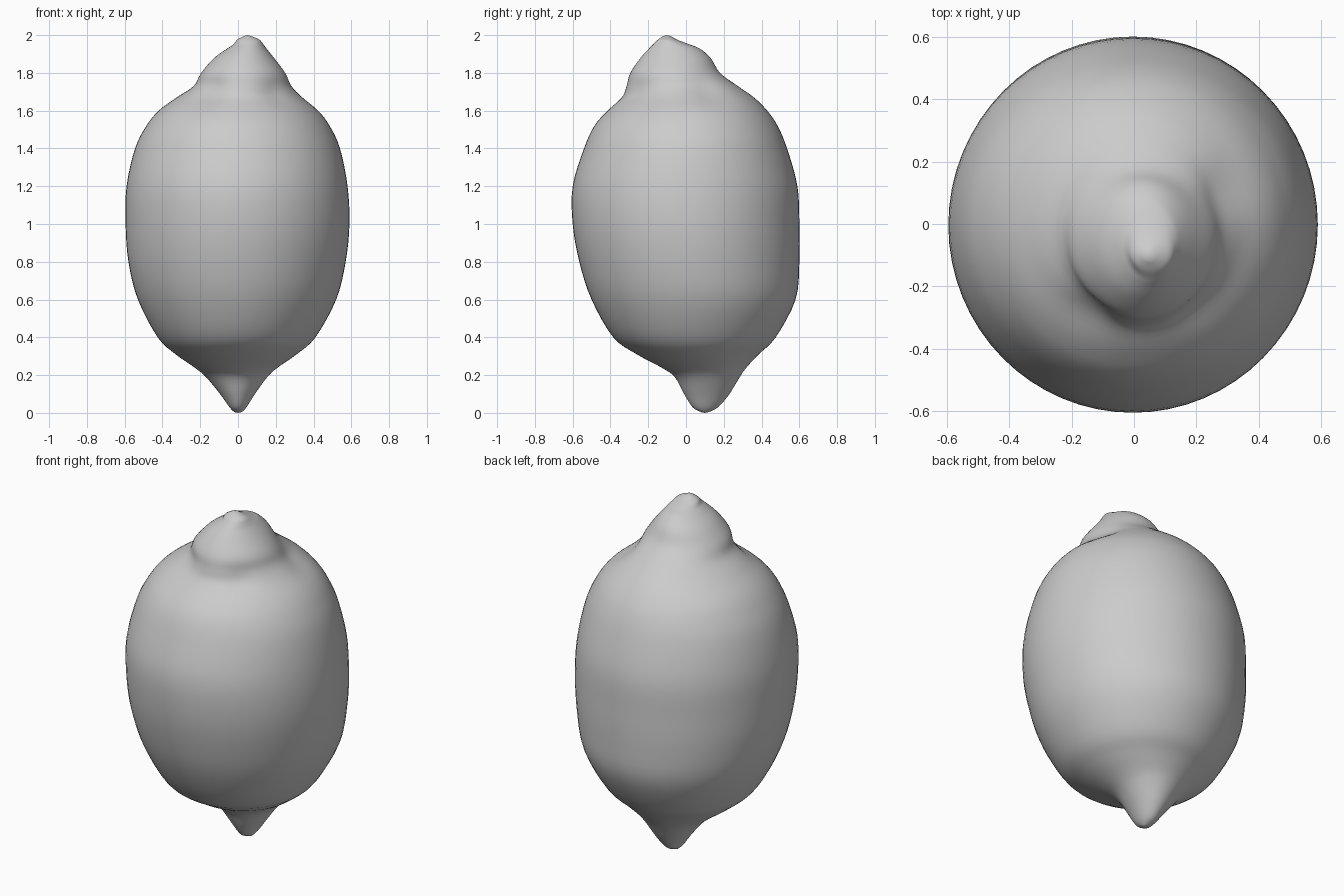
import bpy, bmesh, math
from mathutils import Vector

if "Cube" in bpy.data.objects:
    bpy.data.objects.remove(bpy.data.objects["Cube"])

SEGMENTS = 64
STEPS = 4

# Fruit cross-sections: height, left, right, front, back
SECTIONS = [
    (0.004, -0.02, 0.02, 0.08, 0.12),
    (0.03, -0.045, 0.045, 0.035, 0.17),
    (0.10, -0.095, 0.09, -0.01, 0.23),
    (0.19, -0.17, 0.155, -0.06, 0.285),
    (0.24, -0.23, 0.21, -0.13, 0.32),
    (0.31, -0.33, 0.31, -0.26, 0.385),
    (0.40, -0.425, 0.41, -0.385, 0.475),
    (0.60, -0.53, 0.52, -0.50, 0.58),
    (0.80, -0.58, 0.57, -0.565, 0.60),
    (1.00, -0.595, 0.59, -0.60, 0.60),
    (1.20, -0.59, 0.58, -0.60, 0.59),
    (1.40, -0.545, 0.54, -0.54, 0.535),
    (1.52, -0.485, 0.485, -0.485, 0.485),
    (1.60, -0.42, 0.425, -0.415, 0.43),
    (1.67, -0.325, 0.345, -0.34, 0.36),
    (1.73, -0.235, 0.285, -0.315, 0.275),
    (1.80, -0.195, 0.25, -0.295, 0.18),
    (1.88, -0.125, 0.19, -0.24, 0.13),
    (1.93, -0.055, 0.15, -0.195, 0.07),
    (1.95, -0.025, 0.135, -0.175, 0.02),
    (1.975, -0.005, 0.115, -0.15, -0.045),
    (1.995, 0.03, 0.07, -0.12, -0.08),
]

# Shallow dents in the rind: centre, radius, inward depth
DENTS = [
    (Vector((0.31, 0.12, 1.70)), 0.10, 0.025),
    (Vector((-0.16, -0.30, 1.70)), 0.09, 0.02),
    (Vector((0.20, -0.27, 1.68)), 0.08, 0.012),
]


def spline(p, q, r, s, t):
    """Catmull-Rom blend between q and r."""
    return tuple(0.5 * (2 * b + (c - a) * t + (2 * a - 5 * b + 4 * c - d) * t * t
                        + (3 * b - a - 3 * c + d) * t ** 3)
                 for a, b, c, d in zip(p, q, r, s))


def smooth_sections(rows):
    padded = [rows[0]] + rows + [rows[-1]]
    result = []
    for i in range(len(rows) - 1):
        for k in range(STEPS):
            result.append(spline(*padded[i:i + 4], k / STEPS))
    return result + [rows[-1]]


def rind_point(section, angle):
    z, left, right, front, back = section
    p = Vector(((left + right) / 2 + (right - left) / 2 * math.cos(angle),
                (front + back) / 2 + (back - front) / 2 * math.sin(angle), z))
    inward = Vector((-math.cos(angle), -math.sin(angle), 0))
    push = sum(depth * math.exp(-((p - c).length / radius) ** 2)
               for c, radius, depth in DENTS)
    return p + inward * push


# Loft the rind and close both tips
bm = bmesh.new()
rings = [[bm.verts.new(rind_point(s, 2 * math.pi * j / SEGMENTS)) for j in range(SEGMENTS)]
         for s in smooth_sections(SECTIONS)]
for low, high in zip(rings, rings[1:]):
    for j in range(SEGMENTS):
        n = (j + 1) % SEGMENTS
        bm.faces.new((low[j], low[n], high[n], high[j]))
bottom = bm.verts.new((0, 0.1, 0))
top = bm.verts.new((0.05, -0.1, 2.0))
for j in range(SEGMENTS):
    n = (j + 1) % SEGMENTS
    bm.faces.new((bottom, rings[0][n], rings[0][j]))
    bm.faces.new((top, rings[-1][j], rings[-1][n]))
bmesh.ops.recalc_face_normals(bm, faces=bm.faces)
for f in bm.faces:
    f.smooth = True

mesh = bpy.data.meshes.new("lemon")
bm.to_mesh(mesh)
bm.free()
lemon = bpy.data.objects.new("lemon", mesh)
bpy.context.collection.objects.link(lemon)

grey = bpy.data.materials.new("plain grey")
grey.diffuse_color = (0.6, 0.6, 0.6, 1)
grey.use_nodes = True
grey.node_tree.nodes["Principled BSDF"].inputs["Base Color"].default_value = grey.diffuse_color
mesh.materials.append(grey)
